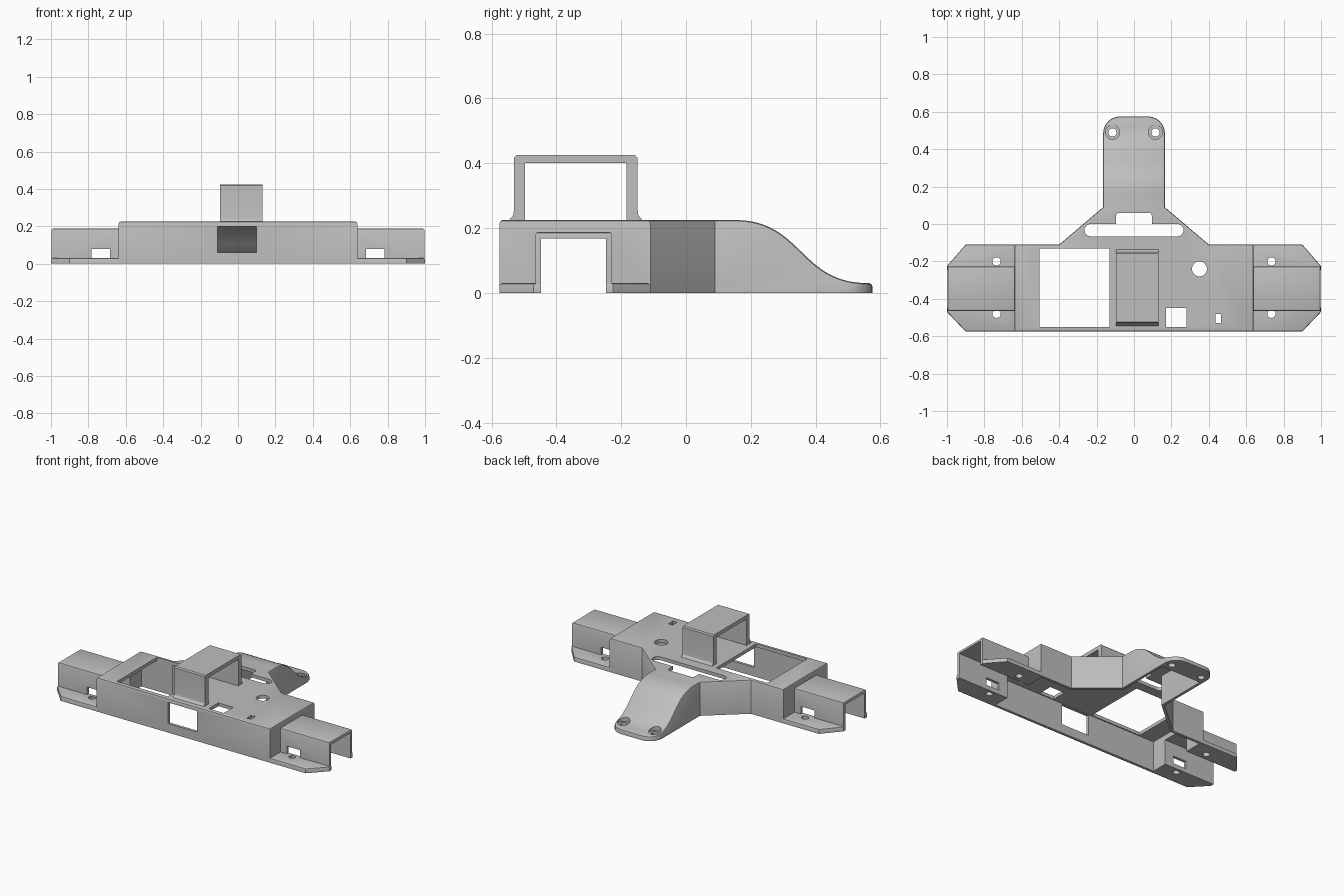
import bpy, bmesh, math
from mathutils import Vector
from mathutils.geometry import interpolate_bezier

cube = bpy.data.objects.get("Cube")
if cube:
    bpy.data.objects.remove(cube)

grey = bpy.data.materials.new("plain grey")
grey.use_nodes = True
grey.diffuse_color = (0.52, 0.52, 0.52, 1)
grey.node_tree.nodes["Principled BSDF"].inputs["Base Color"].default_value = grey.diffuse_color


def prism(name, points, lo, hi, axis="z"):
    """Extrude an outline: (x, y) along z, or (y, z) along x."""
    place = (lambda a, b, h: (a, b, h)) if axis == "z" else (lambda a, b, h: (h, a, b))
    bm = bmesh.new()
    rings = [[bm.verts.new(place(a, b, h)) for a, b in points] for h in (lo, hi)]
    for ring in rings:
        bm.faces.new(ring)
    n = len(points)
    for i in range(n):
        j = (i + 1) % n
        bm.faces.new((rings[0][i], rings[0][j], rings[1][j], rings[1][i]))
    bmesh.ops.recalc_face_normals(bm, faces=bm.faces)
    mesh = bpy.data.meshes.new(name)
    bm.to_mesh(mesh)
    bm.free()
    mesh.materials.append(grey)
    obj = bpy.data.objects.new(name, mesh)
    bpy.context.collection.objects.link(obj)
    return obj


def box(x0, x1, y0, y1, z0, z1, name="cutter"):
    return prism(name, [(x0, y0), (x1, y0), (x1, y1), (x0, y1)], z0, z1)


def arc(cx, cy, r, start, end, steps):
    angles = [math.radians(start + (end - start) * i / steps) for i in range(steps + 1)]
    return [(cx + r * math.cos(a), cy + r * math.sin(a)) for a in angles]


def cylinder(x, y, r, z0, z1):
    return prism("cutter", arc(x, y, r, 0, 360, 24)[:-1], z0, z1)


def combine(obj, others, operation="DIFFERENCE"):
    """Boolean the helpers into obj, then remove them."""
    for other in others:
        mod = obj.modifiers.new("cut", "BOOLEAN")
        mod.operation, mod.solver, mod.object = operation, "EXACT", other
    graph = bpy.context.evaluated_depsgraph_get()
    graph.update()
    mesh = bpy.data.meshes.new_from_object(obj.evaluated_get(graph))
    obj.modifiers.clear()
    obj.data = mesh
    for other in others:
        bpy.data.objects.remove(other)
    return obj


def soften_top(obj, width=0.01):
    """Round the sharp rim around the upper faces."""
    bm = bmesh.new()
    bm.from_mesh(obj.data)
    bmesh.ops.remove_doubles(bm, verts=bm.verts, dist=0.0005)
    rim = []
    for e in bm.edges:
        a, b = e.verts
        upright = abs((a.co - b.co).normalized().z) > 0.95
        if min(a.co.z, b.co.z) > 0.01 and not upright and e.calc_face_angle(0) > 0.9:
            rim.append(e)
    bmesh.ops.bevel(bm, geom=rim, offset=width, segments=2, profile=0.5,
                    affect="EDGES", clamp_overlap=False)
    bm.to_mesh(obj.data)
    bm.free()


def finish(obj):
    bpy.ops.object.select_all(action="DESELECT")
    obj.select_set(True)
    bpy.context.view_layer.objects.active = obj
    bpy.ops.object.shade_smooth_by_angle(angle=math.radians(30))


# Main body: plan outline crossed with a side profile, hollowed from below
def plan(t, tip):
    right = [(0.638 - t, -0.575 + t), (0.638 - t, -0.11 - t),
             (0.40 - 0.367 * t, -0.11 - t), (0.165 - t, 0.09 - 0.46 * t)] + tip
    return right + [(-x, y) for x, y in reversed(right)]


slope = interpolate_bezier(Vector((0.15, 0.225)), Vector((0.36, 0.225)),
                           Vector((0.35, 0.03)), Vector((0.56, 0.03)), 20)
slope = [(p.x, p.y) for p in slope]
wall = 0.018
body = prism("main_body", plan(0, arc(0.075, 0.485, 0.09, 0, 90, 6)), 0, 0.4)
side = prism("side", [(-0.7, -0.1), (-0.7, 0.225)] + slope + [(0.7, 0.03), (0.7, -0.1)],
             -0.9, 0.9, "x")
combine(body, [side], "INTERSECT")
soften_top(body)

hollow = prism("hollow", plan(wall, [(0.165 - wall, 0.54)]), -0.05, 0.4)
under = [(y - 0.012, z - 0.022) for y, z in slope if z > 0.05]
inner = prism("inner", [(-0.7, -0.1), (-0.7, 0.203)] + under + [(under[-1][0], -0.1)],
              -0.9, 0.9, "x")
combine(hollow, [inner], "INTERSECT")
combine(body, [hollow])

slot = arc(0.232, -0.033, 0.033, -90, 90, 10) + arc(-0.232, -0.033, 0.033, 90, 270, 10)
notch = arc(0.08, 0.045, 0.015, 0, 90, 4) + arc(-0.08, 0.045, 0.015, 90, 180, 4)
notch += [(-0.095, -0.03), (0.095, -0.03)]
cutters = [
    box(-0.505, -0.13, -0.55, -0.13, 0.1, 0.4),       # large roof opening
    box(0.17, 0.28, -0.55, -0.45, 0.1, 0.4),          # square roof opening
    box(0.435, 0.465, -0.53, -0.48, 0.1, 0.4),        # small roof slit
    cylinder(0.35, -0.24, 0.04, 0.1, 0.4),            # round roof hole
    prism("cutter", slot, 0.1, 0.4),                  # long rear slot
    prism("cutter", notch, 0.1, 0.4),
    box(-0.11, 0.10, -0.7, -0.5, 0.06, 0.2),          # front window
    box(-0.9, 0.9, -0.447, -0.247, -0.1, 0.168),      # passage through both ends
]
for s in (-1, 1):                                     # screw holes in the rear tongue
    cutters += [cylinder(s * 0.115, 0.49, 0.022, -0.1, 0.3),
                cylinder(s * 0.115, 0.49, 0.038, 0.024, 0.3)]
for cutter in cutters:
    combine(body, [cutter])
finish(body)

# End mounts: flange plus channel, one at each side
for s, label in ((1, "left"), (-1, "right")):
    outline = [(0.628, -0.575), (0.9, -0.575), (1.0, -0.47),
               (1.0, -0.225), (0.9, -0.11), (0.628, -0.11)]
    flange = prism(label + "_end_flange", [(s * x, y) for x, y in outline], 0, 0.03)
    soften_top(flange, 0.008)
    channel = box(*sorted((s * 0.626, s * 0.998)), -0.465, -0.228, 0.001, 0.188,
                  label + "_end_channel")
    soften_top(channel)
    for part in (flange, channel):
        combine(part, [box(-1.2, 1.2, -0.447, -0.247, -0.1, 0.168)])
    combine(channel, [box(*sorted((s * 0.685, s * 0.783)), -0.7, 0, 0.03, 0.08)])
    for y in (-0.2, -0.48):
        combine(flange, [cylinder(s * 0.735, y, 0.022, -0.1, 0.2)])
    finish(flange)
    finish(channel)

# Raised bridge on the roof, open to both sides
half = [(0.205, 0.215), (0.205, 0.225), (0.193, 0.24), (0.19, 0.26),
        (0.19, 0.418), (0.183, 0.425)]
inside = [(0.157, 0.40), (0.157, 0.215)]
right_leg = inside[::-1] + half[::1]
centre = -0.34
path = [(centre + y, z) for y, z in half + [(-y, z) for y, z in reversed(half)]]
path += [(centre - y, z) for y, z in reversed(inside)] + [(centre + y, z) for y, z in inside]
bridge = prism("roof_bridge", path, -0.097, 0.13, "x")
finish(bridge)
